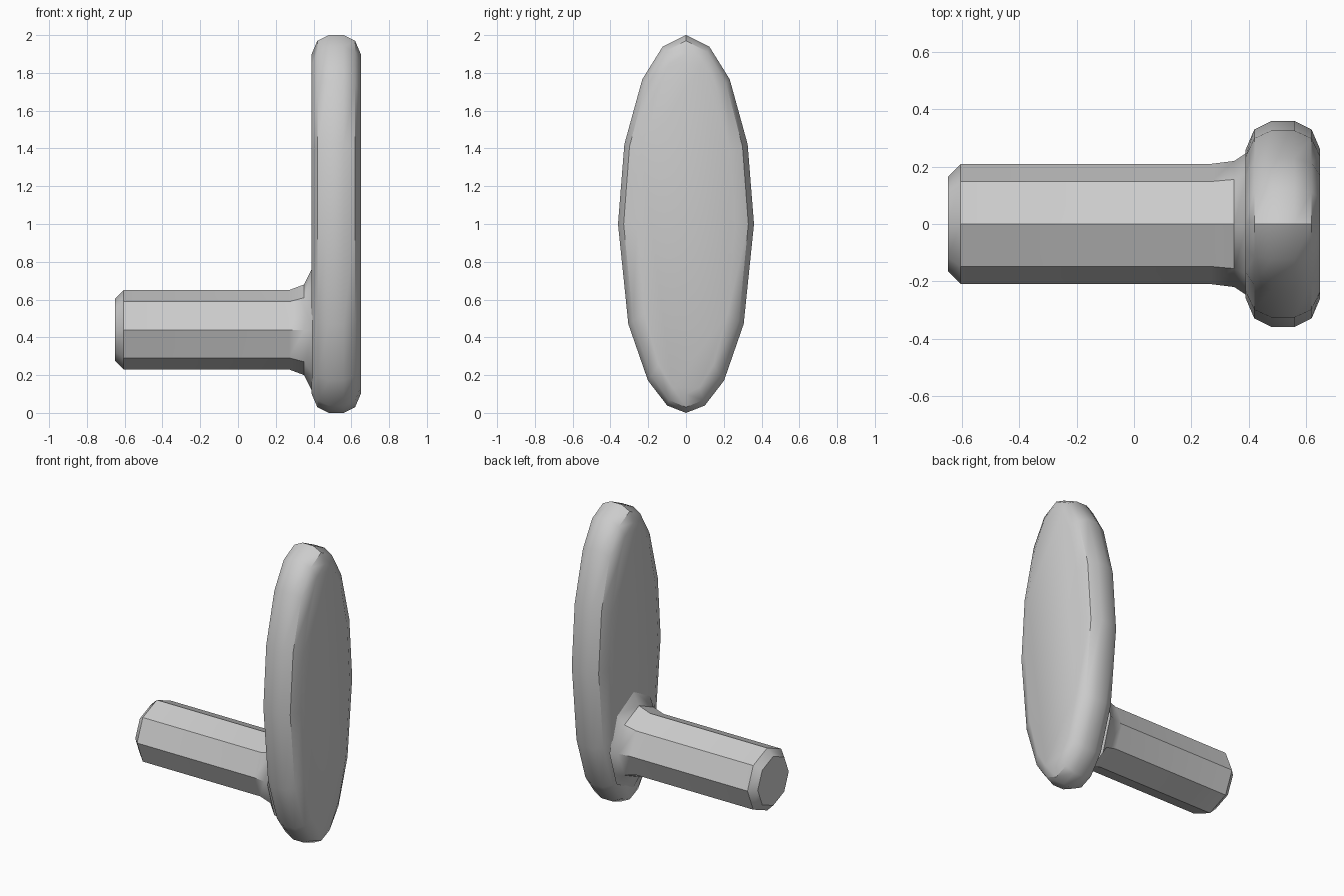
import bpy, bmesh
from math import sin, cos, radians

cube = bpy.data.objects.get("Cube")
if cube:
    bpy.data.objects.remove(cube)

# Single plain grey
grey = bpy.data.materials.new("plain_grey")
grey.use_nodes = True
colour = (0.6, 0.6, 0.6, 1)
grey.diffuse_color = colour
grey.node_tree.nodes["Principled BSDF"].inputs["Base Color"].default_value = colour


def loft_along_x(name, rings, angles, centre_z):
    """Skin elliptical rings (x, half width, half height), capped at both ends."""
    bm = bmesh.new()
    loops = [[bm.verts.new((x, ry * sin(radians(a)), centre_z + rz * cos(radians(a))))
              for a in angles] for x, ry, rz in rings]
    n = len(angles)
    for a, b in zip(loops, loops[1:]):
        for i in range(n):
            j = (i + 1) % n
            bm.faces.new((a[i], a[j], b[j], b[i]))
    bm.faces.new(loops[0])
    bm.faces.new(loops[-1])
    bmesh.ops.recalc_face_normals(bm, faces=bm.faces)
    mesh = bpy.data.meshes.new(name)
    bm.to_mesh(mesh)
    bm.free()
    mesh.materials.append(grey)
    obj = bpy.data.objects.new(name, mesh)
    bpy.context.collection.objects.link(obj)
    bpy.ops.object.select_all(action='DESELECT')
    obj.select_set(True)
    bpy.context.view_layer.objects.active = obj
    bpy.ops.object.shade_smooth_by_angle(angle=radians(40))
    return obj


# Oval plate with a rounded rim, symmetric left to right
half = [20, 40, 65, 90, 122, 146, 164]
plate_angles = [0] + half + [180] + [360 - a for a in reversed(half)]
rim = [(0.13, 0.1), (0.1, 0.03), (0.04, 0.0)]
rim += [(-d, inset) for d, inset in reversed(rim)]
loft_along_x("oval_plate",
             [(0.52 - d, 0.36 - inset, 1.0 - inset) for d, inset in rim],
             plate_angles, 1.0)

# Eight-sided stem: bevelled free end, flared foot where it meets the plate
loft_along_x("stem",
             [(-0.65, 0.165, 0.165), (-0.605, 0.21, 0.21), (0.27, 0.21, 0.21),
              (0.35, 0.22, 0.24), (0.395, 0.25, 0.33)],
             range(0, 360, 45), 0.44)
